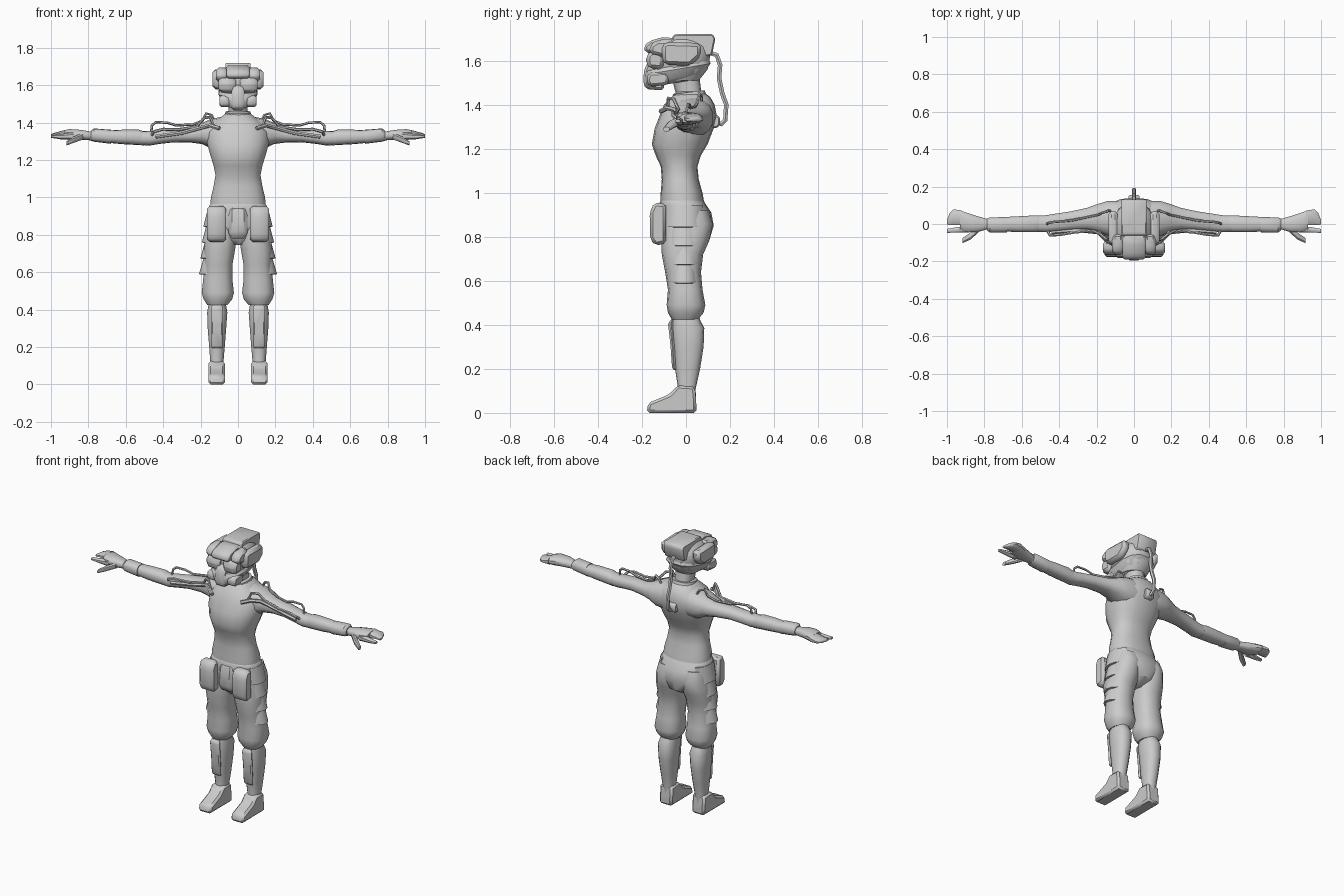
import bpy, bmesh, math
from mathutils import Vector

grey = bpy.data.materials.new("plain_grey")
grey.diffuse_color = (0.6, 0.6, 0.6, 1)


def finish(ob, mirror=False, angle=40):
    """Material, mirrored copy and shading for one part."""
    ob.data.materials.append(grey)
    bpy.ops.object.select_all(action='DESELECT')
    ob.select_set(True)
    bpy.context.view_layer.objects.active = ob
    if ob.type == 'CURVE':
        bpy.ops.object.convert(target='MESH')
        ob = bpy.context.object
    if mirror:
        ob.modifiers.new("mirror", 'MIRROR').use_mirror_merge = False
    bpy.ops.object.shade_smooth_by_angle(angle=math.radians(angle))
    return ob


def mesh(name, bm, **kw):
    bmesh.ops.recalc_face_normals(bm, faces=bm.faces)
    me = bpy.data.meshes.new(name)
    bm.to_mesh(me)
    bm.free()
    ob = bpy.data.objects.new(name, me)
    bpy.context.collection.objects.link(ob)
    return finish(ob, **kw)


def loft(name, rings, axis='z', n=14, power=2.4, tilt=0, **kw):
    """Skin rounded sections (t, a0, a1, b0, b1) along z (a=x, b=y) or x (a=y, b=z)."""
    bm = bmesh.new()
    loops = []
    for t, a0, a1, b0, b1 in rings:
        loop = []
        for i in range(n):
            u = 2 * math.pi * (i + 0.5) / n
            c, s = math.cos(u), math.sin(u)
            a = (a0 + a1) / 2 + (a1 - a0) / 2 * math.copysign(abs(c) ** (2 / power), c)
            b = (b0 + b1) / 2 + (b1 - b0) / 2 * math.copysign(abs(s) ** (2 / power), s)
            loop.append(bm.verts.new((a, b, t + tilt * b) if axis == 'z' else (t, a, b)))
        loops.append(loop)
    for p, q in zip(loops, loops[1:]):
        for i in range(n):
            j = (i + 1) % n
            bm.faces.new((p[i], p[j], q[j], q[i]))
    bm.faces.new(loops[0])
    bm.faces.new(loops[-1])
    return mesh(name, bm, **kw)


def prism(name, profile, x0, x1, bevel=0.01, **kw):
    """Extrude a (y, z) side profile from x0 to x1 and chamfer its edges."""
    bm = bmesh.new()
    f = bm.faces.new([bm.verts.new((x0, y, z)) for y, z in profile])
    ext = bmesh.ops.extrude_face_region(bm, geom=[f])
    bmesh.ops.translate(bm, vec=(x1 - x0, 0, 0),
                        verts=[v for v in ext['geom'] if isinstance(v, bmesh.types.BMVert)])
    if bevel:
        bmesh.ops.bevel(bm, geom=bm.edges[:], offset=bevel, segments=1, affect='EDGES')
    return mesh(name, bm, **kw)


def tube(name, points, r, mirror=False):
    cu = bpy.data.curves.new(name, 'CURVE')
    cu.dimensions, cu.bevel_depth, cu.bevel_resolution = '3D', r, 1
    cu.use_fill_caps = True
    sp = cu.splines.new('POLY')
    sp.points.add(len(points) - 1)
    for p, co in zip(sp.points, points):
        p.co = (*co, 1)
    ob = bpy.data.objects.new(name, cu)
    bpy.context.collection.objects.link(ob)
    return finish(ob, mirror)


def sym(rows):
    """Rows (z, half width, y0, y1) to centred loft rings."""
    return [(z, -w, w, y0, y1) for z, w, y0, y1 in rows]


# Torso, pelvis and neck
loft("torso", sym([(0.94, .150, -.115, .085), (1.0, .147, -.115, .075), (1.06, .132, -.11, .058),
     (1.12, .122, -.115, .052), (1.17, .132, -.138, .068), (1.22, .148, -.155, .098),
     (1.29, .168, -.143, .125), (1.35, .170, -.12, .14), (1.40, .135, -.10, .13),
     (1.435, .085, -.065, .11), (1.46, .052, -.045, .075)]), n=18)
loft("pelvis", sym([(0.745, .025, -.07, .05), (0.78, .10, -.10, .105), (0.85, .155, -.115, .126),
     (0.91, .162, -.12, .115), (0.955, .156, -.12, .085), (0.965, .148, -.115, .08)]), n=18)
loft("neck", sym([(1.40, .055, -.03, .085), (1.46, .052, -.05, .07), (1.54, .055, -.07, .06)]), tilt=-.1)
loft("collar", sym([(1.425, .075, -.06, .095), (1.455, .068, -.06, .085)]), tilt=.12)
prism("groin_guard", [(-.10, .77), (-.135, .80), (-.135, .90), (-.12, .955), (-.09, .95)], -.05, .05, .018)

# Legs and feet
loft("trouser_leg", [(0.425, .055, .165, -.065, .055), (0.455, .03, .185, -.082, .08),
     (0.49, .02, .196, -.088, .088), (0.56, .028, .188, -.082, .075), (0.64, .028, .18, -.095, .068),
     (0.72, .014, .185, -.11, .078), (0.78, .006, .178, -.112, .105), (0.86, .004, .165, -.11, .122),
     (0.92, .004, .155, -.10, .10)], mirror=True)
loft("shin", [(0.05, .078, .150, -.045, .045), (0.11, .078, .148, -.036, .044), (0.2, .070, .155, -.05, .064),
     (0.3, .062, .163, -.058, .08), (0.385, .056, .166, -.066, .083), (0.42, .062, .160, -.062, .065),
     (0.45, .065, .155, -.06, .055)], mirror=True)
prism("shin_guard", [(-.045, .19), (-.063, .20), (-.07, .30), (-.082, .41), (-.06, .43)], .08, .145, .008, mirror=True)
prism("shoe", [(.047, 0), (.047, .045), (.04, .12), (-.038, .125), (-.075, .085), (-.13, .062),
     (-.172, .045), (-.178, 0)], .07, .158, .012, mirror=True)

# Layered plates around the outer thighs
for k in range(4):
    top, low, out = .945 - .09 * k, .845 - .085 * k, .185 + .008 * k
    bm = bmesh.new()
    rows = []
    for z, rx in ((top, out - .125), (low, out - .10)):
        rows.append([bm.verts.new((.10 + rx * math.cos(a), -.01 + (.092 - .007 * k) * math.sin(a), z))
                     for a in [math.radians(-72 + 24 * i) for i in range(7)]])
    for i in range(6):
        bm.faces.new((rows[0][i], rows[0][i + 1], rows[1][i + 1], rows[1][i]))
    bmesh.ops.recalc_face_normals(bm, faces=bm.faces)
    bmesh.ops.solidify(bm, geom=bm.faces[:], thickness=.012)
    mesh("thigh_plate_%d" % (k + 1), bm, mirror=True)
prism("front_pouch", [(-.09, .95), (-.145, .955), (-.165, .91), (-.163, .79), (-.14, .76), (-.09, .77)],
      .065, .165, .014, mirror=True)

# Arms and hands
loft("arm", [(.07, -.07, .125, 1.25, 1.435), (.14, -.065, .125, 1.26, 1.42), (.19, -.045, .11, 1.285, 1.40),
     (.25, -.03, .088, 1.293, 1.378), (.34, -.032, .068, 1.295, 1.37), (.42, -.04, .056, 1.286, 1.36),
     (.47, -.045, .048, 1.278, 1.354), (.52, -.042, .044, 1.28, 1.355), (.80, -.028, .026, 1.306, 1.352)],
     axis='x', mirror=True)
loft("forearm_sleeve", [(.50, -.040, .046, 1.278, 1.352), (.53, -.045, .047, 1.28, 1.362),
     (.62, -.045, .042, 1.285, 1.362), (.69, -.04, .038, 1.292, 1.358)], axis='x', mirror=True)
loft("wrist_guard", [(.68, -.046, .038, 1.287, 1.362), (.77, -.047, .036, 1.298, 1.369),
     (.785, -.036, .03, 1.303, 1.358)], axis='x', mirror=True)
loft("palm", [(.78, -.028, .026, 1.306, 1.352), (.84, -.045, .044, 1.308, 1.362), (.90, -.045, .064, 1.31, 1.366),
     (.93, -.03, .073, 1.317, 1.36)], axis='x', n=12, mirror=True)
loft("fingers", [(.92, -.008, .074, 1.314, 1.362), (.965, -.006, .08, 1.32, 1.35), (.985, -.006, .06, 1.322, 1.345),
     (1.0, -.004, .022, 1.325, 1.338)], axis='x', n=10, mirror=True)
loft("index_finger", [(.88, -.046, -.01, 1.305, 1.35), (.95, -.047, -.016, 1.31, 1.338),
     (1.0, -.048, -.026, 1.318, 1.334)], axis='x', n=8, mirror=True)
loft("thumb", [(.83, -.045, -.008, 1.308, 1.345), (.875, -.085, -.045, 1.292, 1.328),
     (.918, -.104, -.075, 1.277, 1.30)], axis='x', n=8, mirror=True)

# Shoulder and arm cables, chest straps
tube("rear_arm_cable", [(.12, .07, 1.40), (.14, .07, 1.44), (.17, .06, 1.45), (.19, .05, 1.41), (.24, .04, 1.39),
     (.33, .02, 1.385), (.38, .015, 1.40), (.44, .01, 1.402), (.46, .005, 1.385), (.465, .0, 1.345)], .007, True)
tube("front_arm_cable", [(.13, -.085, 1.38), (.15, -.08, 1.43), (.18, -.055, 1.425), (.22, -.035, 1.38),
     (.32, -.045, 1.362), (.40, -.058, 1.365), (.45, -.06, 1.352), (.46, -.04, 1.335)], .008, True)
tube("shoulder_strap", [(.10, -.115, 1.37), (.15, -.085, 1.385), (.19, -.045, 1.375), (.30, -.033, 1.345),
     (.44, -.044, 1.325)], .011, True)

# Helmet shell and jaw band
loft("helmet", sym([(1.51, .075, -.13, .06), (1.56, .10, -.15, .10), (1.62, .112, -.155, .112),
     (1.665, .102, -.14, .10), (1.70, .065, -.10, .06)]), n=16)
loft("jaw_band", sym([(1.507, .062, -.175, .05), (1.53, .09, -.185, .085), (1.568, .107, -.188, .115),
     (1.585, .10, -.175, .11)]), tilt=.17, n=12, power=2.8)
prism("breathing_mask", [(-.10, 1.465), (-.182, 1.47), (-.195, 1.50), (-.19, 1.56), (-.17, 1.60), (-.10, 1.60)],
      -.035, .035, .012)
prism("cheek_filter", [(-.08, 1.49), (-.165, 1.482), (-.18, 1.51), (-.17, 1.545), (-.08, 1.55)],
      .04, .10, .012, mirror=True)
prism("goggle_lens", [(-.10, 1.56), (-.165, 1.562), (-.182, 1.585), (-.182, 1.625), (-.16, 1.645), (-.10, 1.645)],
      .012, .105, .018, mirror=True)
prism("brow_plate", [(-.05, 1.70), (-.10, 1.708), (-.165, 1.69), (-.193, 1.665), (-.185, 1.635), (-.10, 1.64)],
      -.062, .062, .012)
prism("brow_side", [(-.05, 1.695), (-.13, 1.695), (-.165, 1.67), (-.165, 1.63), (-.08, 1.61)],
      .055, .118, .016, mirror=True)
prism("ear_box", [(-.11, 1.67), (-.11, 1.60), (-.09, 1.58), (.02, 1.578), (.068, 1.62), (.068, 1.68), (-.09, 1.685)],
      .085, .137, .016, mirror=True)
prism("crest_box", [(-.07, 1.66), (-.06, 1.715), (-.045, 1.72), (.122, 1.72), (.133, 1.70), (.118, 1.625), (.05, 1.61)],
      -.068, .068, .006)

# Breathing hose from the helmet to the back
tube("back_hose", [(0, .11, 1.635), (0, .14, 1.625), (0, .155, 1.58), (0, .15, 1.52), (0, .165, 1.45),
     (0, .183, 1.40), (0, .178, 1.33), (0, .16, 1.312), (0, .10, 1.33)], .012)
prism("hose_socket", [(.10, 1.29), (.145, 1.295), (.155, 1.31), (.155, 1.345), (.10, 1.37)], -.03, .03, .008)
